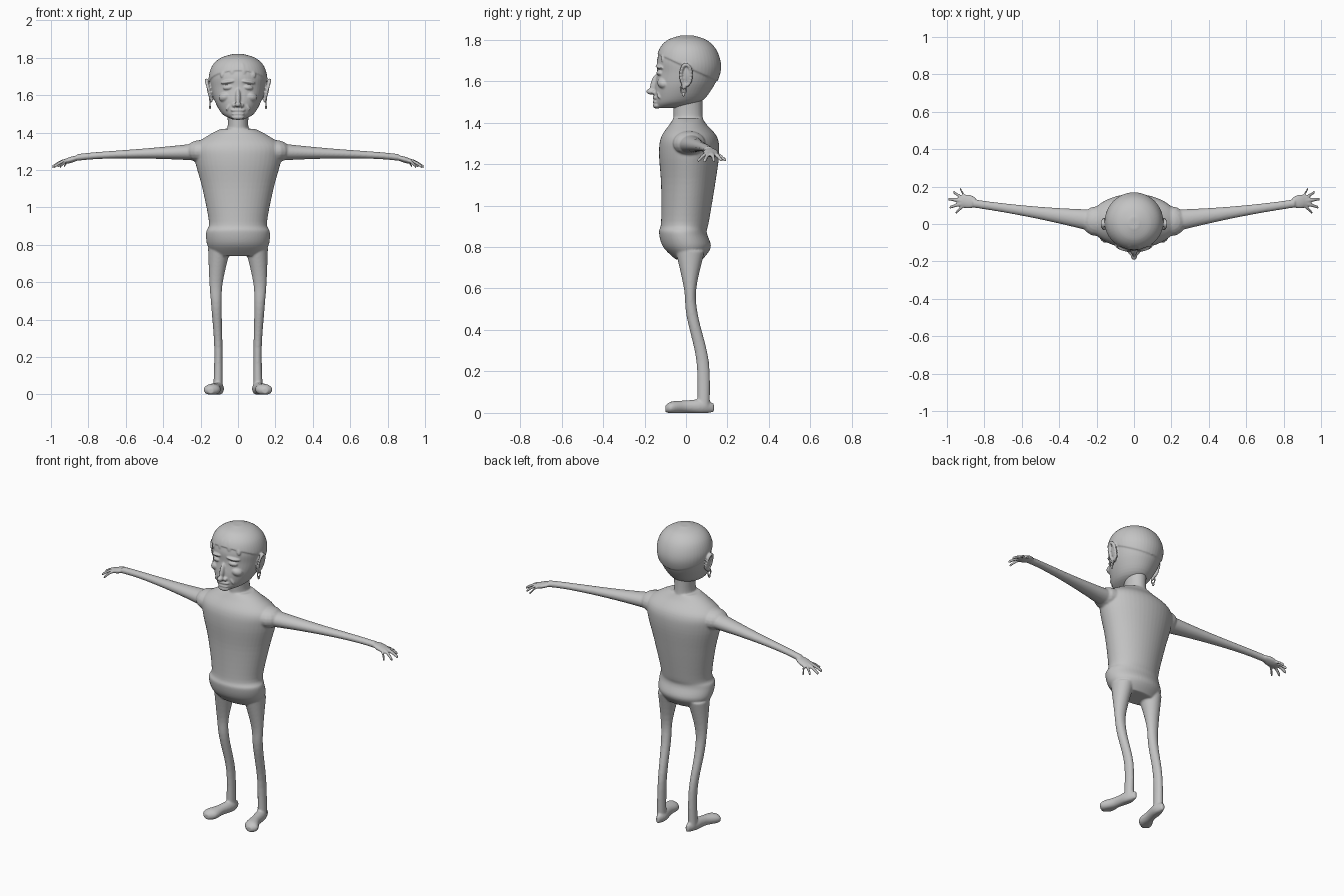
import bpy, bmesh, math
from mathutils import Vector, Matrix, Euler

if "Cube" in bpy.data.objects:
    bpy.data.objects.remove(bpy.data.objects["Cube"], do_unlink=True)

grey = (0.55, 0.55, 0.55, 1)
clay = bpy.data.materials.new("grey_clay")
clay.use_nodes = True
clay.diffuse_color = grey
clay.node_tree.nodes["Principled BSDF"].inputs["Base Color"].default_value = grey


def spline(rows, steps=5):
    """Smoothly interpolate a list of rings (Catmull-Rom)."""
    rows = [Vector(row) for row in rows]
    last = len(rows) - 1
    slopes = [(rows[min(i + 1, last)] - rows[max(i - 1, 0)]) / 2 for i in range(len(rows))]
    result = []
    for i in range(last):
        start, end = rows[i], rows[i + 1]
        for k in range(steps):
            t = k / steps
            ease = t * t * (3 - 2 * t)
            result.append(start.lerp(end, ease) + slopes[i] * (t * (1 - t) ** 2)
                          - slopes[i + 1] * (t * t * (1 - t)))
    return result + [rows[last]]


def loft(bm, rows, axis, side=1, sides=24):
    """Elliptical rings (x, y, z, first radius, second radius) across one axis."""
    across, along = [i for i in range(3) if i != axis]
    rings = []
    for row in spline(rows):
        ring = []
        for k in range(sides):
            angle = math.tau * k / sides
            point = Vector(row[:3])
            point[across] += row[3] * math.cos(angle)
            point[along] += row[4] * math.sin(angle)
            ring.append(bm.verts.new((point.x * side, point.y, max(point.z, 0))))
        rings.append(ring)
    for lower, upper in zip(rings, rings[1:]):
        for k in range(sides):
            bm.faces.new((lower[k - 1], lower[k], upper[k], upper[k - 1]))
    bm.faces.new(rings[0])
    bm.faces.new(rings[-1])


def stack(profile, grow=0.0):
    """Turn (height, half width, front, back) into rings."""
    return [(0, (front + back) / 2, height, width + grow, (back - front) / 2 + grow)
            for height, width, front, back in profile]


def blob(bm, centre, size, turn=(0, 0, 0), side=1):
    """Stretched ball, mirrored when side is negative."""
    x, y, z = centre
    pitch, roll, yaw = turn
    matrix = (Matrix.Translation((x * side, y, z))
              @ Euler((pitch, roll * side, yaw * side)).to_matrix().to_4x4()
              @ Matrix.Diagonal((*size, 1)))
    bmesh.ops.create_uvsphere(bm, u_segments=16, v_segments=10, radius=1, matrix=matrix)


def bead_ring(bm, centre, depth, height, bead, lean, side):
    """Oval loop of beads standing beside the head, leaning outward at the top."""
    count = 20
    for k in range(count):
        angle = math.tau * k / count
        offset = Vector((lean * math.sin(angle), depth * math.cos(angle), height * math.sin(angle)))
        blob(bm, Vector(centre) + offset, (bead, bead, bead), side=side)


def finish(bm, name, voxel, passes):
    """Fuse the shells into one smooth skin and make the object."""
    bmesh.ops.recalc_face_normals(bm, faces=bm.faces)
    mesh = bpy.data.meshes.new(name)
    bm.to_mesh(mesh)
    bm.free()
    part = bpy.data.objects.new(name, mesh)
    bpy.context.collection.objects.link(part)
    fuse = part.modifiers.new("fuse", "REMESH")
    fuse.mode, fuse.voxel_size = "VOXEL", voxel
    relax = part.modifiers.new("relax", "SMOOTH")
    relax.factor, relax.iterations = 0.5, passes
    depsgraph = bpy.context.evaluated_depsgraph_get()
    fused = bpy.data.meshes.new_from_object(part.evaluated_get(depsgraph))
    part.modifiers.clear()
    part.data = fused
    fused.materials.clear()
    fused.materials.append(clay)
    for face in fused.polygons:
        face.use_smooth = True


# Torso with hem, waistband and shoulders
body = bmesh.new()
torso = [(.74, .13, -.05, .08), (.8, .165, -.11, .12), (.87, .17, -.13, .1), (.92, .155, -.12, .11),
         (1.1, .19, -.12, .14), (1.25, .23, -.13, .16), (1.33, .23, -.12, .15),
         (1.39, .15, -.08, .1), (1.42, .09, -.06, .08)]
loft(body, stack(torso), axis=2, sides=48)
# Neck
neck = [(1.36, .07, -.06, .09), (1.44, .055, -.06, .08), (1.54, .06, -.06, .08)]
loft(body, stack(neck), axis=2)

leg = [(.1, .02, .78, .06, .07), (.117, .02, .6, .036, .03), (.115, .03, .47, .028, .028),
       (.105, .08, .25, .022, .03), (.107, .085, .03, .025, .03)]
foot = [(.1, .135, .025, .01, .02), (.105, .08, .03, .03, .035), (.12, 0, .03, .03, .03),
        (.14, -.07, .025, .044, .03), (.145, -.1, .02, .015, .015)]
# Arm tapers evenly from the shoulder to the wrist
arm = []
for k in range(9):
    t = k / 8
    taper = (1 - t) ** 2
    arm.append((.2 + .66 * t, .015 + .095 * t, 1.297 - .02 * t - .01 * t ** 6,
                .022 + .04 * taper, .018 + .03 * taper))

for side in (1, -1):
    loft(body, leg, 2, side)
    loft(body, foot, 1, side)
    loft(body, arm, 0, side)
    blob(body, (.2, .015, 1.3), (.08, .08, .06), side=side)
    # Palm with fingers fanned around it
    palm = Vector((.89, .12, 1.255))
    blob(body, palm, (.055, .038, .016), (0, .3, .1), side)
    for finger in range(5):
        angle = math.radians(60 - 26 * finger)
        reach = Vector((math.cos(angle), math.sin(angle), 0)) * (.11 - .03 * abs(math.sin(angle)))
        droop = Vector((0, 0, -.04))
        loft(body, [(*(palm + reach * t + droop * t * t), .013 - .004 * t, .011 - .002 * t)
                    for t in (.2, .6, 1)], 0, side, sides=12)
finish(body, "body", 0.0055, 4)

# Skull and jaw
head = bmesh.new()
skull = [(1.47, .03, -.145, -.04), (1.5, .085, -.15, .07), (1.57, .125, -.15, .13), (1.64, .145, -.14, .16),
         (1.7, .15, -.14, .16), (1.76, .13, -.12, .135), (1.8, .085, -.08, .09), (1.82, .02, -.02, .03)]
loft(head, stack(skull), axis=2, sides=48)
# Hair cap, trimmed along a line sloping to the nape
hair = bmesh.new()
loft(hair, stack(skull, grow=.006), axis=2, sides=48)
bmesh.ops.bisect_plane(hair, geom=hair.verts[:] + hair.edges[:] + hair.faces[:],
                       plane_co=(0, 0, 1.67), plane_no=(0, .45, 1), clear_inner=True)
bmesh.ops.holes_fill(hair, edges=hair.edges, sides=0)
cap = bpy.data.meshes.new("hair_cap")
hair.to_mesh(cap)
hair.free()
head.from_mesh(cap)
bpy.data.meshes.remove(cap)
# Swept locks over the forehead
for x in (-.07, -.025, .025, .07):
    blob(head, (x, -.125 + abs(x) / 3, 1.75 - abs(x) / 3), (.018, .016, .04), (-.35, -8 * x, 0))
# Nose bridge, nose tip, lips and chin
blob(head, (0, -.15, 1.59), (.014, .02, .05), (-.3, 0, 0))
blob(head, (0, -.17, 1.55), (.017, .022, .015))
blob(head, (0, -.145, 1.52), (.04, .015, .012))
blob(head, (0, -.145, 1.5), (.035, .015, .009))
blob(head, (0, -.14, 1.482), (.035, .02, .015))

for side in (1, -1):
    # Nostril, brow, eye, cheek and smile fold
    blob(head, (.02, -.15, 1.545), (.012, .015, .01), side=side)
    blob(head, (.055, -.125, 1.67), (.04, .02, .01), (0, .15, .35), side)
    blob(head, (.055, -.125, 1.64), (.027, .017, .013), (0, .1, .3), side)
    blob(head, (.07, -.11, 1.59), (.035, .028, .025), (0, .3, .4), side)
    blob(head, (.045, -.13, 1.545), (.01, .012, .035), (0, -.6, 0), side)
    # Ear shell, rim and lobe
    blob(head, (.15, 0, 1.625), (.01, .024, .045), (-.15, .15, -.4), side)
    bead_ring(head, (.158, 0, 1.63), .025, .05, .009, .012, side)
    blob(head, (.145, -.01, 1.575), (.01, .012, .016), side=side)
finish(head, "head", 0.0045, 3)

# Hoop earrings with a hanging bead
for side, label in ((1, "left"), (-1, "right")):
    earring = bmesh.new()
    bead_ring(earring, (.15, -.012, 1.56), .014, .018, .004, 0, side)
    blob(earring, (.15, -.012, 1.535), (.006, .007, .009), side=side)
    finish(earring, "earring_" + label, 0.002, 1)
